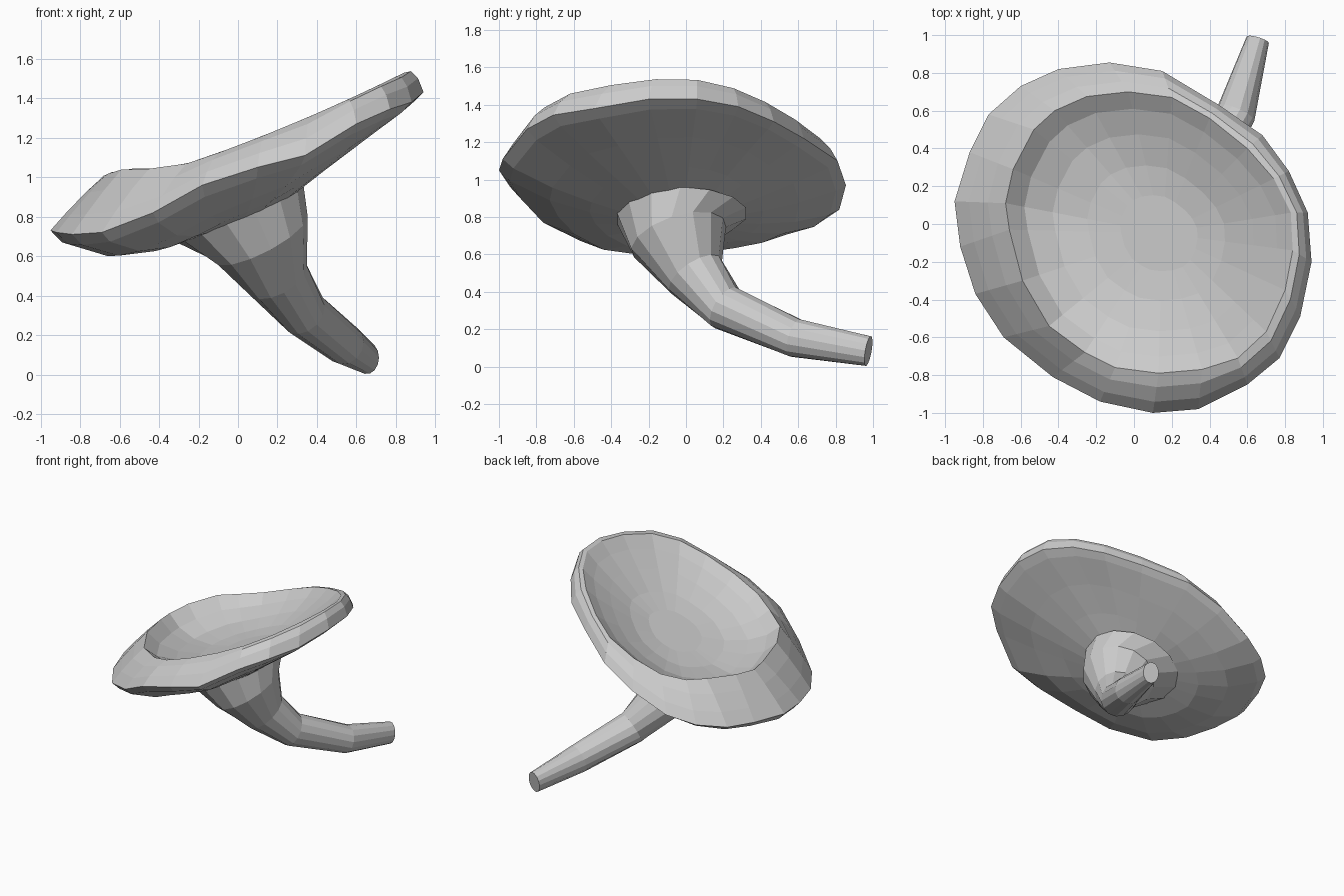
import bpy, bmesh, math
from mathutils import Vector

if "Cube" in bpy.data.objects:
    bpy.data.objects.remove(bpy.data.objects["Cube"])


def loft(name, rings):
    """Skin equal-length closed rings with quads and cap both ends."""
    bm = bmesh.new()
    vr = [[bm.verts.new(p) for p in r] for r in rings]
    n = len(vr[0])
    for a, b in zip(vr, vr[1:]):
        for i in range(n):
            j = (i + 1) % n
            bm.faces.new((a[i], a[j], b[j], b[i]))
    bm.faces.new(vr[0])
    bm.faces.new(vr[-1])
    bmesh.ops.recalc_face_normals(bm, faces=bm.faces)
    me = bpy.data.meshes.new(name)
    bm.to_mesh(me)
    bm.free()
    ob = bpy.data.objects.new(name, me)
    bpy.context.collection.objects.link(ob)
    return ob


# Wavy outer edge of the cap (x, y, z)
outer = [(-.95, .12, .73), (-.87, .38, .74), (-.77, .58, .75), (-.60, .73, .78),
         (-.40, .82, .84), (-.13, .855, .97), (.15, .81, 1.10), (.45, .63, 1.22),
         (.68, .47, 1.31), (.82, .28, 1.39), (.92, .06, 1.43), (.94, -.20, 1.43),
         (.88, -.49, 1.38), (.77, -.71, 1.345), (.60, -.85, 1.27), (.34, -.98, 1.11),
         (.10, -1.0, 1.05), (-.18, -.94, .96), (-.43, -.81, .82), (-.69, -.60, .72),
         (-.84, -.37, .71), (-.92, -.12, .72)]
# Crest around the hollow (x, y)
crest_xy = [(-.68, .11), (-.64, .29), (-.53, .50), (-.42, .60), (-.25, .675),
            (-.03, .70), (.20, .67), (.40, .56), (.60, .40), (.74, .24),
            (.83, .06), (.84, -.14), (.80, -.35), (.70, -.57), (.55, -.71),
            (.36, -.77), (.13, -.79), (-.10, -.76), (-.26, -.68), (-.45, -.54),
            (-.59, -.30), (-.66, -.03)]
outer = [Vector(p) for p in outer]
crest = [Vector((x, y, 1.16 + .38 * x + .07 * x * x
                 + .08 * math.exp(-((x + .62) / .2) ** 2))) for x, y in crest_xy]


def inset(ring, centre, t, w, height, slope, tilt=0):
    """Shrink a ring toward a centre, blending its height to a tilted plane."""
    out = []
    for p in ring:
        x = centre[0] + (p.x - centre[0]) * t
        y = centre[1] + (p.y - centre[1]) * t
        plane = height + slope * x + tilt * y
        out.append(Vector((x, y, p.z * w + plane * (1 - w))))
    return out


def shoulder(t):
    """Ring on the rounded slope between crest and outer edge."""
    out = []
    for c, o in zip(crest, outer):
        p = c.lerp(o, t)
        p.z += .025 + .02 * p.x
        out.append(p)
    return out


# Cap: hollow floor, crest, rounded rim, underside
hollow = [inset(crest, (.15, -.05), t, w, .98, .38)
          for t, w in ((.27, .03), (.48, .13), (.7, .38), (.88, .68))]
under = [inset(outer, (0, -.03), t, w, .80, .42, .08)
         for t, w in ((.94, .8), (.72, .42), (.5, .17), (.3, 0))]
loft("mushroom_cap", hollow + [crest, shoulder(.35), shoulder(.72), outer] + under)

# Stem: centre, radius at each section, flaring into the tilted cap
sections = [((0, -.03, .82), .36), ((.115, -.04, .69), .265), ((.20, .05, .49), .165),
            ((.33, .21, .315), .125), ((.54, .585, .153), .105), ((.655, .975, .083), .082)]
pts = [Vector(c) for c, r in sections]
rings = []
for k, (c, r) in enumerate(sections):
    d = (pts[min(k + 1, 5)] - pts[max(k - 1, 0)]).normalized()
    if k == 0:
        d = Vector((.39, 0, -.92))
    elif k == 1:
        d = Vector((.44, .28, -.85)).normalized()
    u = (Vector((1, 0, 0)) - d * d.x).normalized()
    v = d.cross(u)
    side = .75 if k == 5 else 1  # the cut end is slightly narrow
    rings.append([pts[k] + r * (u * side * math.cos(a) + v * math.sin(a))
                  for a in (2 * math.pi * i / 14 for i in range(14))])
loft("mushroom_stem", rings)
